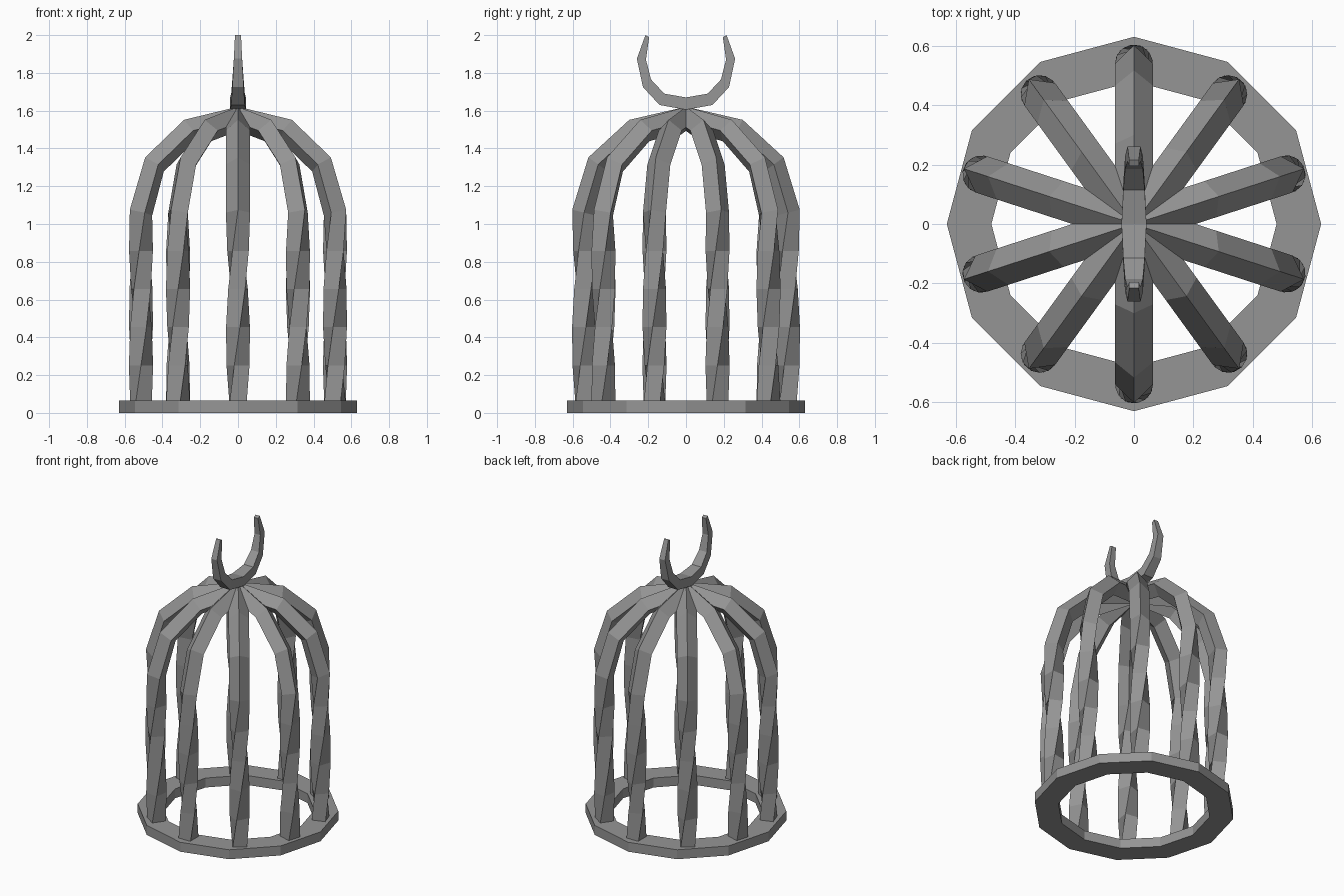
import bpy, bmesh
from math import sin, cos, pi, radians
from mathutils import Vector

cube = bpy.data.objects.get("Cube")
if cube:
    bpy.data.objects.remove(cube, do_unlink=True)

metal = bpy.data.materials.new("grey_metal")
metal.use_nodes = True
grey = (0.3, 0.3, 0.3, 1)
metal.diffuse_color = grey
metal.node_tree.nodes["Principled BSDF"].inputs["Base Color"].default_value = grey


def loft(name, rings, closed=False):
    """Skin a list of point rings, capped unless the loop is closed."""
    bm = bmesh.new()
    loops = [[bm.verts.new(p) for p in ring] for ring in rings]
    n = len(loops[0])
    pairs = list(zip(loops, loops[1:]))
    if closed:
        pairs.append((loops[-1], loops[0]))
    else:
        bm.faces.new(loops[0])
        bm.faces.new(loops[-1])
    for a, b in pairs:
        for i in range(n):
            j = (i + 1) % n
            bm.faces.new((a[i], a[j], b[j], b[i]))
    bmesh.ops.recalc_face_normals(bm, faces=bm.faces)
    mesh = bpy.data.meshes.new(name)
    bm.to_mesh(mesh)
    bm.free()
    mesh.materials.append(metal)
    obj = bpy.data.objects.new(name, mesh)
    bpy.context.collection.objects.link(obj)
    return obj


# Base ring: twelve-sided flat band
section = [(0.63, 0), (0.63, 0.065), (0.48, 0.065), (0.48, 0)]
loft("base_ring", [[(r * cos(k * pi / 6), r * sin(k * pi / 6), z) for r, z in section]
                   for k in range(12)], closed=True)

# Bars: square rods that twist up the straight part, then arch to the crown
BAR_R = 0.064
STEPS = 5
path = [(0.54, 0.05 + 1.01 * i / STEPS) for i in range(STEPS + 1)]
path += [(0.465, 1.315), (0.27, 1.495), (0.0, 1.557)]
tilts = [0] * STEPS + [14, 36, 62, 90]
twists = [-135 + 135 * i / STEPS for i in range(STEPS + 1)] + [0, 0, 0]


def bar_rings(angle):
    out = Vector((cos(angle), sin(angle), 0))
    side = Vector((-sin(angle), cos(angle), 0))
    up = Vector((0, 0, 1))
    rings = []
    for (r, z), tilt, twist in zip(path, tilts, twists):
        t = radians(tilt)
        normal = out * cos(t) + up * sin(t)
        centre = out * r + up * z
        rings.append([centre + BAR_R * (normal * cos(a) + side * sin(a))
                      for a in (radians(twist) + k * pi / 2 for k in range(4))])
    return rings


for k in range(10):
    loft(f"bar_{k + 1}", bar_rings(pi / 2 + k * pi / 5))

# Crescent finial: outer point, inner point and half width from tip to bottom
half = [(0.215, 2.0, 0.195, 1.99, 0.016), (0.26, 1.875, 0.212, 1.87, 0.022),
        (0.228, 1.725, 0.185, 1.765, 0.03), (0.14, 1.63, 0.115, 1.69, 0.036),
        (0.0, 1.605, 0.0, 1.67, 0.042)]
arc = [(1, p) for p in half] + [(-1, p) for p in reversed(half[:-1])]
loft("crescent_finial", [[(-w, s * yo, zo), (w, s * yo, zo), (w, s * yi, zi), (-w, s * yi, zi)]
                         for s, (yo, zo, yi, zi, w) in arc])
